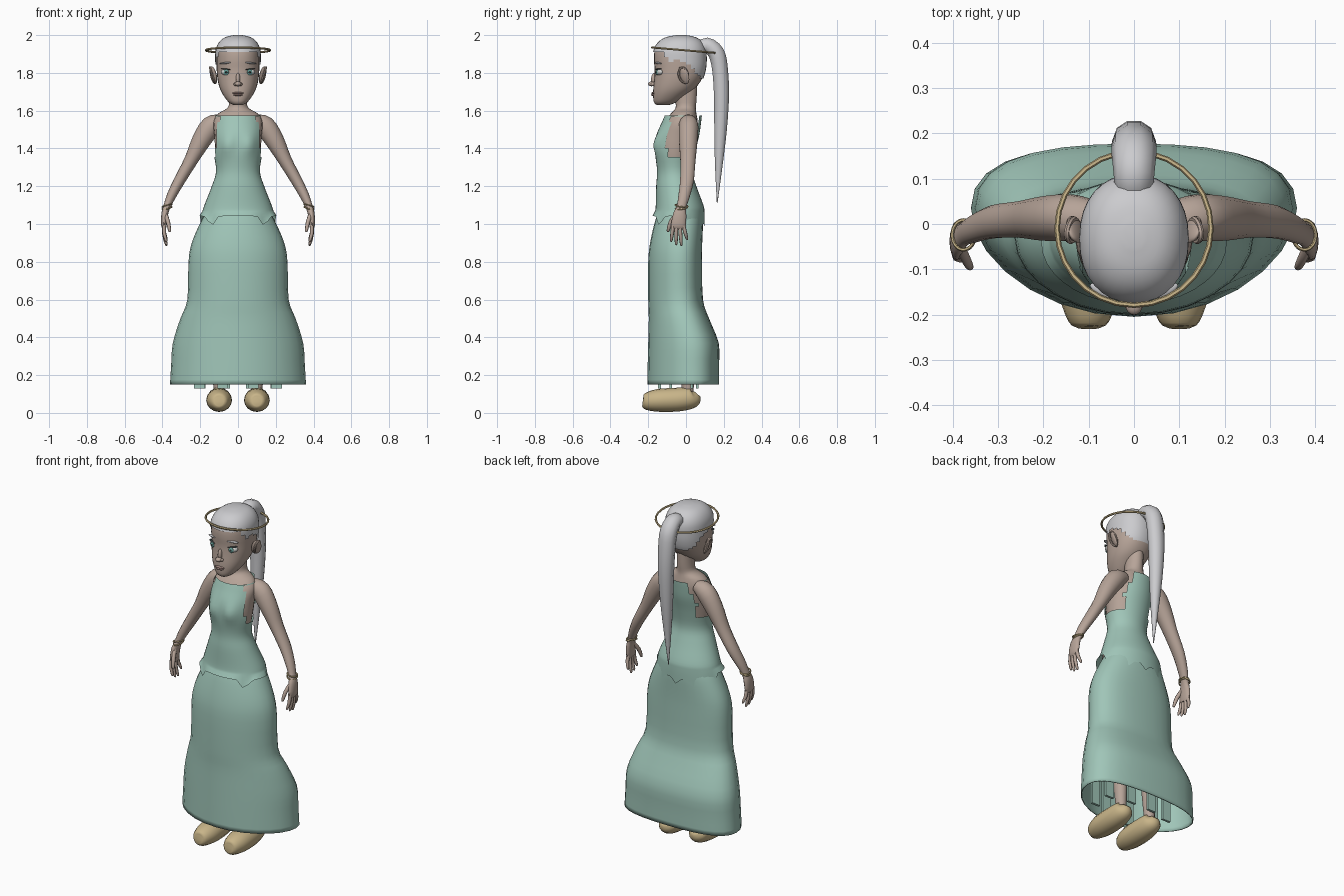
import bpy, bmesh, math
from mathutils import Vector, Matrix

if "Cube" in bpy.data.objects:
    bpy.data.objects.remove(bpy.data.objects["Cube"])


def material(name, r, g, b):
    m = bpy.data.materials.new(name)
    m.use_nodes = True
    m.diffuse_color = (r, g, b, 1)
    m.node_tree.nodes["Principled BSDF"].inputs["Base Color"].default_value = (r, g, b, 1)
    return m


SKIN = material("skin", .47, .37, .315)
DRESS = material("sage_dress", .35, .56, .48)
GOLD = material("soft_gold", .58, .46, .25)
HAIR = material("silver_hair", .60, .60, .62)
WHITE = material("eye_white", .62, .62, .60)
IRIS = material("teal_iris", .16, .42, .38)
DARK = material("dark_pupil", .03, .04, .04)
LIPS = material("lips", .40, .27, .24)


def finish(name, bm, mat, angle=50):
    bmesh.ops.recalc_face_normals(bm, faces=bm.faces)
    me = bpy.data.meshes.new(name)
    bm.to_mesh(me)
    bm.free()
    me.materials.append(mat)
    me.shade_smooth()
    me.set_sharp_from_angle(angle=math.radians(angle))
    ob = bpy.data.objects.new(name, me)
    bpy.context.collection.objects.link(ob)
    return ob


def spline(keys, steps):
    """Catmull-Rom interpolation through key tuples."""
    pts = []
    last = len(keys) - 1
    for i in range(last):
        a, b, c, d = (keys[max(0, min(last, i + k))] for k in (-1, 0, 1, 2))
        for s in range(steps):
            t = s / steps
            pts.append([q + t / 2 * (r - p + t * (2*p - 5*q + 4*r - w + t * (3*(q - r) + w - p)))
                        for p, q, r, w in zip(a, b, c, d)])
    return pts + [list(keys[-1])]


def sweep(name, keys, mat, seg=16, steps=3, upright=False, power=2, caps=True, shape=None, cut=None):
    """Skin rings (x, y, z, side radius, depth radius) along a path."""
    bm = bmesh.new()
    pts = spline(keys, steps)
    rings = []
    for i, p in enumerate(pts):
        t = Vector(pts[min(i + 1, len(pts) - 1)][:3]) - Vector(pts[max(i - 1, 0)][:3])
        t = Vector((0, 0, 1)) if upright else t.normalized()
        u = Vector((1, 0, 0))
        u = (u - t * u.dot(t)).normalized()
        v = t.cross(u)
        ring = []
        for k in range(seg):
            a = 2 * math.pi * k / seg
            cs, sn = (math.copysign(abs(f) ** (2 / power), f) for f in (math.cos(a), math.sin(a)))
            co = Vector(p[:3]) + u * cs * max(p[3], .001) + v * sn * max(p[4], .001)
            ring.append(bm.verts.new(shape(co) if shape else co))
        rings.append(ring)
    for r, s in zip(rings, rings[1:]):
        for k in range(seg):
            n = (k + 1) % seg
            bm.faces.new((r[k], r[n], s[n], s[k]))
    if caps:
        bm.faces.new(rings[0][::-1])
        bm.faces.new(rings[-1])
    if cut:
        gone = [f for f in bm.faces if cut(f.calc_center_median())]
        bmesh.ops.delete(bm, geom=gone, context='FACES')
    return finish(name, bm, mat)


def stack(name, levels, mat, **kw):
    """Upright body from (z, half width, front y, back y)."""
    keys = [(0, (f + b) / 2, z, w, (b - f) / 2) for z, w, f, b in levels]
    return sweep(name, keys, mat, upright=True, **kw)


def ball(name, at, size, mat, turn=(0, 0, 0)):
    bm = bmesh.new()
    rot = Matrix.Rotation(turn[2], 4, 'Z') @ Matrix.Rotation(turn[1], 4, 'Y') @ Matrix.Rotation(turn[0], 4, 'X')
    m = Matrix.Translation(at) @ rot @ Matrix.Diagonal((*size, 1))
    bmesh.ops.create_uvsphere(bm, u_segments=14, v_segments=10, radius=1, matrix=m)
    return finish(name, bm, mat)


def hoop(name, at, rx, ry, r, mat, tilt=(0, 0)):
    """Closed ring of round wire."""
    bm = bmesh.new()
    m = Matrix.Translation(at) @ Matrix.Rotation(tilt[0], 4, 'X') @ Matrix.Rotation(tilt[1], 4, 'Y')
    n, k = 28, 6
    grid = []
    for i in range(n):
        a = math.tau * i / n
        grid.append([bm.verts.new(m @ Vector(((rx + r * math.cos(b)) * math.cos(a),
                                              (ry + r * math.cos(b)) * math.sin(a), r * math.sin(b))))
                     for b in (math.tau * j / k for j in range(k))])
    for i in range(n):
        for j in range(k):
            g, h = grid[i], grid[(i + 1) % n]
            bm.faces.new((g[j], h[j], h[(j + 1) % k], g[(j + 1) % k]))
    return finish(name, bm, mat)


# Torso and neck
def bust(co):
    if co.y < -.05:
        co.y -= .02 * math.exp(-((abs(co.x) - .06) / .035) ** 2 - ((co.z - 1.42) / .05) ** 2)
    return co


torso = [(1.0, .18, -.15, .08), (1.1, .165, -.15, .08), (1.2, .13, -.15, .045), (1.28, .108, -.145, .025),
         (1.38, .12, -.155, .04), (1.47, .125, -.148, .06), (1.54, .13, -.115, .062),
         (1.585, .105, -.08, .055), (1.615, .055, -.055, .052), (1.66, .046, -.058, .056), (1.74, .046, -.07, .06)]
stack("torso_and_neck", torso, SKIN, seg=24, shape=bust)


# Bodice with open armholes and a ragged hem
def bodice_shape(co):
    co = bust(co)
    if co.z < 1.07:
        if co.y > 0:
            drop = 1.15 + .3 * math.cos(co.x * 60)
        else:
            drop = .4 + .75 * math.exp(-((abs(co.x) - .14) / .022) ** 2)
        co.z = 1.07 - (1.07 - co.z) * drop
    return co


def bodice_cut(c):
    if c.z < 1.36:
        return False
    side = -.085 < c.y < .025 and c.z < 1.57
    back = c.y > 0 and abs(c.x) > .125 - (c.z - 1.36) * .35
    return side or back or abs(c.x) > .118


bodice = [(1.0, .205, -.178, .098), (1.06, .19, -.165, .098), (1.1, .178, -.16, .092), (1.2, .139, -.158, .055),
          (1.28, .116, -.153, .034), (1.38, .129, -.163, .048), (1.47, .132, -.156, .07),
          (1.54, .126, -.127, .08), (1.575, .118, -.112, .084)]
stack("bodice", bodice, DRESS, seg=36, steps=4, caps=False, shape=bodice_shape, cut=bodice_cut)


# Skirt, widest behind the middle
def skirt_shape(co):
    co.y += .05 * (co.x / .36) ** 2
    return co


skirt = [(.15, .36, -.205, .175), (.25, .354, -.203, .175), (.37, .345, -.2, .173), (.5, .305, -.197, .122),
         (.6, .268, -.2, .09), (.8, .262, -.2, .085), (.9, .245, -.19, .086), (1.0, .203, -.168, .09),
         (1.052, .176, -.152, .088)]
gown = stack("skirt", skirt, DRESS, seg=28, caps=False, shape=skirt_shape, power=2.1)
shell = gown.modifiers.new("cloth", 'SOLIDIFY')
shell.thickness = .006
shell.offset = -1
stack("skirt_waist", [(1.04, .176, -.152, .088), (1.052, .15, -.13, .07)], DRESS, seg=28, steps=1)

# Head
head = [(1.63, .025, -.155, -.09), (1.645, .05, -.17, -.05), (1.68, .077, -.174, .0), (1.72, .097, -.173, .05),
        (1.77, .109, -.168, .085), (1.82, .113, -.166, .1), (1.87, .114, -.17, .104), (1.92, .111, -.165, .1),
        (1.96, .092, -.14, .08), (1.985, .06, -.1, .045), (1.996, .015, -.045, -.005)]
stack("head", head, SKIN, seg=28, power=2.2)

# Hair cap with a ragged hairline
HAIRLINE = [(-.3, 1.925), (-.13, 1.915), (-.09, 1.86), (-.05, 1.87), (.02, 1.84), (.07, 1.77), (.2, 1.75)]


def below_hairline(c):
    for (y0, z0), (y1, z1) in zip(HAIRLINE, HAIRLINE[1:]):
        if y0 <= c.y < y1:
            return c.z < z0 + (z1 - z0) * (c.y - y0) / (y1 - y0)


cap = [(z + .004 * (z > 1.9), w + .007, f - .006, b + .006) for z, w, f, b in head]
stack("hair_cap", cap, HAIR, seg=32, steps=4, power=2.2, cut=below_hairline)

# Ponytail
tail = [(0, .065, 1.925, .042, .035), (0, .11, 1.947, .045, .042), (0, .16, 1.905, .05, .046),
        (0, .18, 1.82, .049, .044), (0, .188, 1.68, .045, .042), (0, .183, 1.5, .036, .035),
        (0, .174, 1.32, .022, .022), (0, .165, 1.11, .002, .002)]
sweep("ponytail", tail, HAIR, seg=10)

# Head ring
hoop("head_ring", (0, -.01, 1.92), .17, .17, .006, GOLD, tilt=(-.085, 0))

# Nose and mouth
ball("nose_bridge", (0, -.168, 1.765), (.012, .017, .034), SKIN)
ball("nose_tip", (0, -.182, 1.742), (.018, .019, .013), SKIN)
ball("upper_lip", (0, -.171, 1.693), (.031, .013, .006), LIPS)
ball("lower_lip", (0, -.171, 1.684), (.025, .014, .007), LIPS)

for side, s in (("left", 1), ("right", -1)):
    # Face details
    ball(side + "_eye", (s * .062, -.138, 1.803), (.029, .018, .017), WHITE, (0, -s * .12, s * .3))
    ball(side + "_iris", (s * .062, -.154, 1.803), (.014, .005, .015), IRIS, (0, 0, s * .25))
    ball(side + "_pupil", (s * .062, -.158, 1.803), (.006, .003, .007), DARK, (0, 0, s * .25))
    ball(side + "_upper_lash", (s * .063, -.145, 1.82), (.03, .014, .003), DARK, (0, -s * .1, s * .35))
    ball(side + "_brow", (s * .066, -.147, 1.852), (.034, .012, .005), HAIR, (0, s * .1, s * .4))
    ball(side + "_nostril", (s * .014, -.175, 1.74), (.01, .012, .009), SKIN)

    # Ear: outer rim and bowl
    ball(side + "_ear", (s * .13, -.012, 1.787), (.012, .03, .05), SKIN, (.2, s * .3, -s * .5))
    hoop(side + "_ear_rim", (s * .136, -.014, 1.79), .042, .024, .006, SKIN, tilt=(.2, math.pi / 2 + s * .3))

    # Arm and palm
    arm = [(.085, .012, 1.545, .035, .04), (.14, .014, 1.52, .055, .052), (.195, .012, 1.44, .05, .05),
           (.25, .01, 1.335, .036, .041), (.31, .005, 1.23, .03, .037), (.352, -.01, 1.15, .025, .031),
           (.377, -.024, 1.09, .019, .026), (.388, -.033, 1.05, .018, .036), (.392, -.04, .995, .015, .04),
           (.39, -.042, .975, .009, .034)]
    sweep(side + "_arm", [(s * k[0], *k[1:]) for k in arm], SKIN, seg=14)

    # Fingers and thumb
    for i, (y, tip_y, tip_z) in enumerate(((-.068, -.078, .905), (-.051, -.052, .888),
                                           (-.033, -.025, .884), (-.015, .005, .915))):
        mid = ((y + tip_y) / 2, (1 + tip_z) / 2)
        sweep(f"{side}_finger_{i + 1}", [(s * .391, y, 1.0, .01, .01), (s * .391, *mid, .01, .01),
                                        (s * .38, tip_y, tip_z + .008, .007, .007),
                                        (s * .378, tip_y, tip_z, .002, .002)], SKIN, seg=8, steps=2)
    sweep(side + "_thumb", [(s * .384, -.05, 1.05, .012, .013), (s * .37, -.08, 1.01, .011, .012),
                            (s * .362, -.095, .965, .008, .008), (s * .361, -.096, .957, .002, .002)],
          SKIN, seg=8, steps=2)

    # Bracelet
    for dz, lean in ((0, .15), (.012, -.1)):
        hoop(side + "_bracelet", (s * .376, -.024, 1.085 + dz), .026, .033, .004, GOLD, tilt=(lean, s * .25))

    # Leg and shoe
    sweep(side + "_leg", [(s * .09, -.02, .98, .075, .075), (s * .095, -.02, .6, .05, .05),
                          (s * .1, .0, .35, .042, .045), (s * .1, .01, .1, .028, .03)], SKIN, seg=12)
    shoe = [(-.229, .06, .025, .025), (-.215, .06, .045, .044), (-.15, .066, .066, .06), (-.05, .07, .067, .063),
            (.02, .078, .058, .058), (.045, .085, .045, .046), (.06, .1, .02, .02)]
    sweep(side + "_shoe", [(s * .1, *k) for k in shoe], GOLD, seg=16)

    # Hanging underskirt panels
    for x, y in ((.08, -.14), (.205, -.08), (.2, .03), (.07, .06)):
        bm = bmesh.new()
        bmesh.ops.create_cube(bm, size=1, matrix=Matrix.Translation((s * x, y, .43)) @ Matrix.Diagonal((.055, .014, .6, 1)))
        finish(side + "_underskirt_panel", bm, DRESS)
